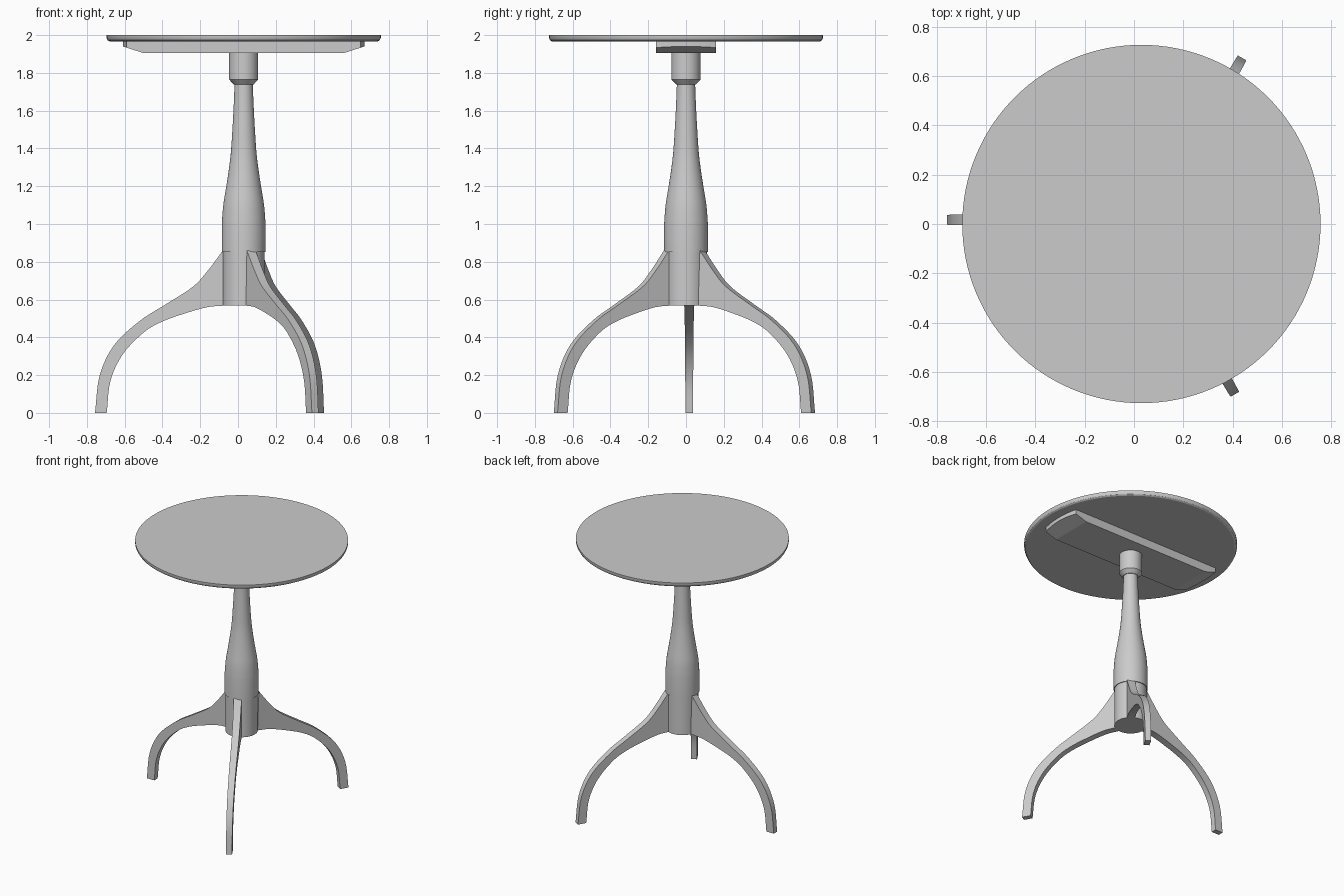
import bpy, bmesh, math
from mathutils import Vector, Matrix

if "Cube" in bpy.data.objects:
    bpy.data.objects.remove(bpy.data.objects["Cube"])

AXIS = Vector((0.03, 0, 0))      # centre line of the column and top

grey = bpy.data.materials.new("plain grey")
grey.use_nodes = True
grey.diffuse_color = (0.6, 0.6, 0.6, 1)
grey.node_tree.nodes["Principled BSDF"].inputs["Base Color"].default_value = (0.6, 0.6, 0.6, 1)


def finish(bm, name, angle=30):
    bmesh.ops.recalc_face_normals(bm, faces=bm.faces)
    mesh = bpy.data.meshes.new(name)
    bm.to_mesh(mesh)
    bm.free()
    mesh.materials.append(grey)
    obj = bpy.data.objects.new(name, mesh)
    bpy.context.collection.objects.link(obj)
    obj.location = AXIS
    bpy.ops.object.select_all(action='DESELECT')
    obj.select_set(True)
    bpy.context.view_layer.objects.active = obj
    bpy.ops.object.shade_smooth_by_angle(angle=math.radians(angle))
    return obj


def smooth_path(points, steps):
    """Catmull-Rom curve through the points."""
    p = [Vector(q) for q in points]
    p = [2 * p[0] - p[1]] + p + [2 * p[-1] - p[-2]]
    out = []
    for i in range(1, len(p) - 2):
        a, b, c, d = p[i - 1:i + 3]
        for s in range(steps):
            t = s / steps
            out.append(0.5 * (2 * b + (c - a) * t + (2 * a - 5 * b + 4 * c - d) * t ** 2
                              + (3 * b - a - 3 * c + d) * t ** 3))
    return out + [p[-2]]


def lathe(name, profile, sides):
    """Turn a (radius, height) profile around the axis, with flat end caps."""
    bm = bmesh.new()
    rings = [[bm.verts.new((r * math.cos(math.tau * k / sides), r * math.sin(math.tau * k / sides), z))
              for k in range(sides)] for r, z in profile]
    for low, high in zip(rings, rings[1:]):
        for k in range(sides):
            n = (k + 1) % sides
            bm.faces.new((low[k], low[n], high[n], high[k]))
    bm.faces.new(rings[0])
    bm.faces.new(rings[-1])
    return finish(bm, name)


# Round top with an eased lower edge
lathe("table_top", [(0.71, 1.967), (0.72, 1.973), (0.726, 1.985), (0.726, 2.0)], 128)

# Turned column: leg hub, tapering shaft, collar
lathe("leg_hub", [(0.11, 0.568), (0.11, 0.86)], 48)
taper = smooth_path([(0.116, 1.0), (0.108, 1.1), (0.092, 1.2), (0.077, 1.3), (0.066, 1.4),
                     (0.054, 1.6), (0.048, 1.75)], 4)
lathe("column_shaft", [(0.116, 0.852)] + [tuple(p) for p in taper], 48)
lathe("column_collar", [(0.052, 1.738), (0.077, 1.765), (0.077, 1.91)], 48)

# Support board under the top: rounded ends, bevelled underneath
bm = bmesh.new()
half = math.asin(0.16 / 0.64)
plan = []
for start in (0, math.pi):
    for k in range(13):
        a = start - half + 2 * half * k / 12
        plan.append(bm.verts.new((0.64 * math.cos(a), 0.64 * math.sin(a), 1.905)))
base = bm.faces.new(plan)
raised = bmesh.ops.extrude_face_region(bm, geom=[base])
bmesh.ops.translate(bm, verts=[v for v in raised["geom"] if isinstance(v, bmesh.types.BMVert)],
                    vec=(0, 0, 0.064))
for side in (-1, 1):
    cut = bmesh.ops.bisect_plane(bm, geom=bm.verts[:] + bm.edges[:] + bm.faces[:],
                                 plane_co=(side * 0.53, 0, 1.905),
                                 plane_no=(side * 0.035, 0, -0.11), clear_outer=True)
    edges = [e for e in cut["geom_cut"] if isinstance(e, bmesh.types.BMEdge)]
    bmesh.ops.holes_fill(bm, edges=[e for e in bm.edges if e.is_boundary], sides=0)
finish(bm, "support_board", 12)

# Three curved legs, each set slightly to one side of the centre line
upper = smooth_path([(0.787, 0), (0.762, 0.2), (0.685, 0.36), (0.55, 0.487),
                     (0.42, 0.57), (0.27, 0.667), (0.19, 0.753), (0.11, 0.86)], 5)
lower = smooth_path([(0.725, 0), (0.705, 0.17), (0.64, 0.31), (0.53, 0.425),
                     (0.43, 0.484), (0.3, 0.53), (0.19, 0.56), (0.1, 0.568)], 5)
for name, angle in (("right_leg", 180), ("back_leg", 60), ("front_leg", -60)):
    bm = bmesh.new()
    sections = []
    count = len(upper)
    for i, (u, l) in enumerate(zip(upper, lower)):
        w = 0.02 + 0.007 * i / (count - 1)
        sections.append([bm.verts.new((p.x, y - 0.017, p.y))
                         for p, y in ((u, -w), (u, w), (l, w), (l, -w))])
    for a, b in zip(sections, sections[1:]):
        for k in range(4):
            n = (k + 1) % 4
            bm.faces.new((a[k], a[n], b[n], b[k]))
    bm.faces.new(sections[0])
    bm.faces.new(sections[-1])
    bmesh.ops.rotate(bm, verts=bm.verts, matrix=Matrix.Rotation(math.radians(angle), 3, 'Z'))
    finish(bm, name)
